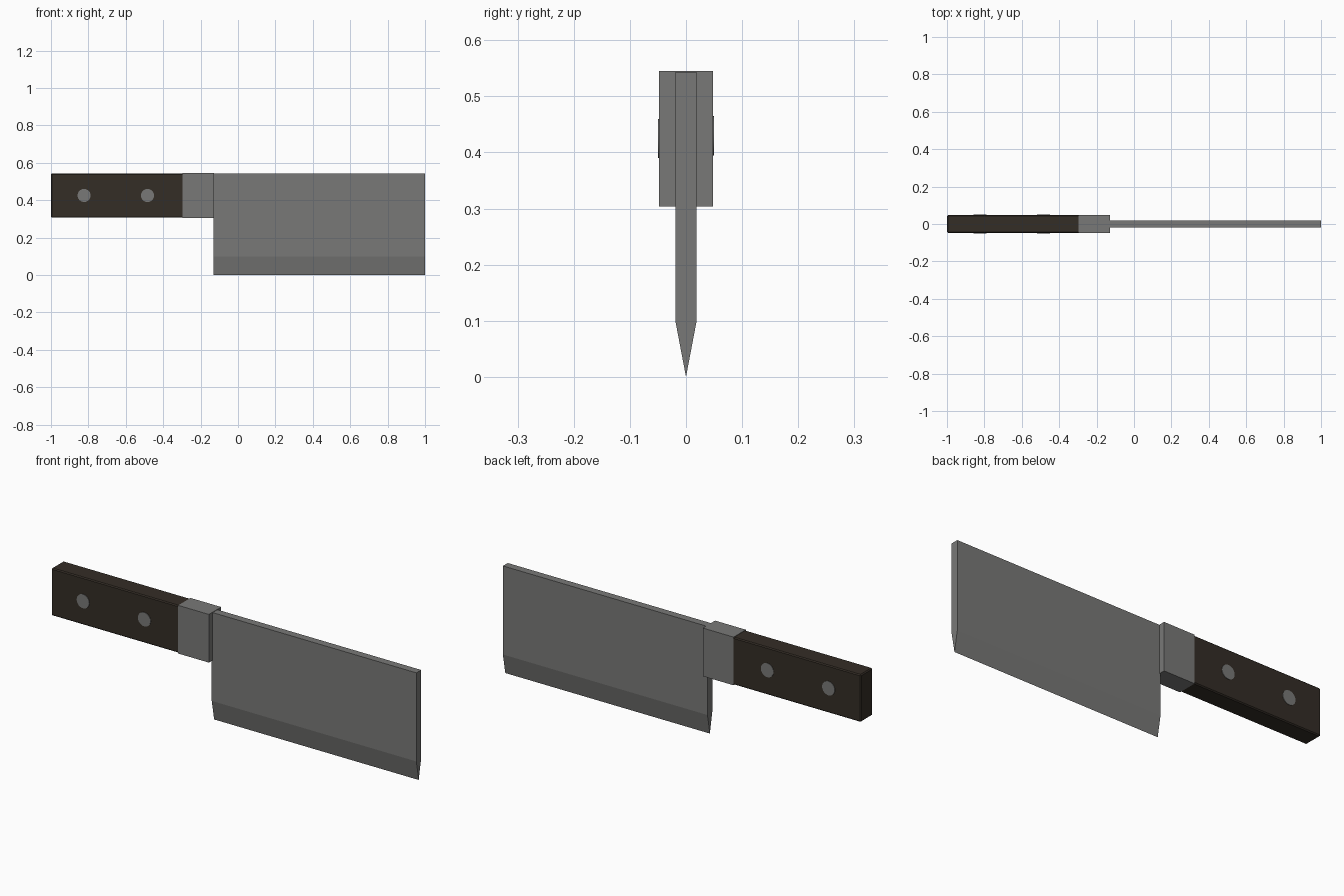
import bpy, bmesh
from math import pi

if "Cube" in bpy.data.objects:
    bpy.data.objects.remove(bpy.data.objects["Cube"])


def material(name, r, g, b):
    mat = bpy.data.materials.new(name)
    mat.diffuse_color = (r, g, b, 1)
    mat.use_nodes = True
    mat.node_tree.nodes["Principled BSDF"].inputs["Base Color"].default_value = mat.diffuse_color
    return mat


def extrude_profile(name, profile, x0, x1, mat, chamfer=0):
    """Extrude a (y, z) outline along x, optionally chamfering every edge."""
    bm = bmesh.new()
    face = bm.faces.new([bm.verts.new((x0, y, z)) for y, z in profile])
    ext = bmesh.ops.extrude_face_region(bm, geom=[face])
    verts = [v for v in ext["geom"] if isinstance(v, bmesh.types.BMVert)]
    bmesh.ops.translate(bm, verts=verts, vec=(x1 - x0, 0, 0))
    if chamfer:
        bmesh.ops.bevel(bm, geom=bm.edges[:], offset=chamfer, segments=1,
                        affect='EDGES')
    bmesh.ops.recalc_face_normals(bm, faces=bm.faces)
    mesh = bpy.data.meshes.new(name)
    bm.to_mesh(mesh)
    bm.free()
    mesh.materials.append(mat)
    obj = bpy.data.objects.new(name, mesh)
    bpy.context.collection.objects.link(obj)


def rect(half_y, z0, z1):
    return [(-half_y, z0), (half_y, z0), (half_y, z1), (-half_y, z1)]


wood = material("dark_wood", 0.034, 0.026, 0.019)
steel = material("steel", 0.19, 0.19, 0.185)

# Blade with a wedge ground along the bottom edge
extrude_profile("blade", [(0, 0), (0.019, 0.1), (0.019, 0.543),
                          (-0.019, 0.543), (-0.019, 0.1)], -0.132, 1.0, steel)

# Bolster block between blade and handle
extrude_profile("bolster", rect(0.0485, 0.304, 0.545), -0.297, -0.127, steel)

# Wooden handle with small chamfers
extrude_profile("handle", rect(0.0475, 0.306, 0.543), -1.0, -0.29, wood, 0.005)

# Rivets, two on each side of the handle
for side, z in ((-1, 0.425), (1, 0.43)):
    for i, x in enumerate((-0.823, -0.484)):
        bpy.ops.mesh.primitive_cylinder_add(
            vertices=24, radius=0.035, depth=0.02,
            location=(x, side * 0.04, z), rotation=(pi / 2, 0, 0))
        rivet = bpy.context.object
        rivet.name = f"rivet_{'front' if side < 0 else 'back'}_{i + 1}"
        rivet.data.materials.append(steel)
        bpy.ops.object.shade_smooth_by_angle()
